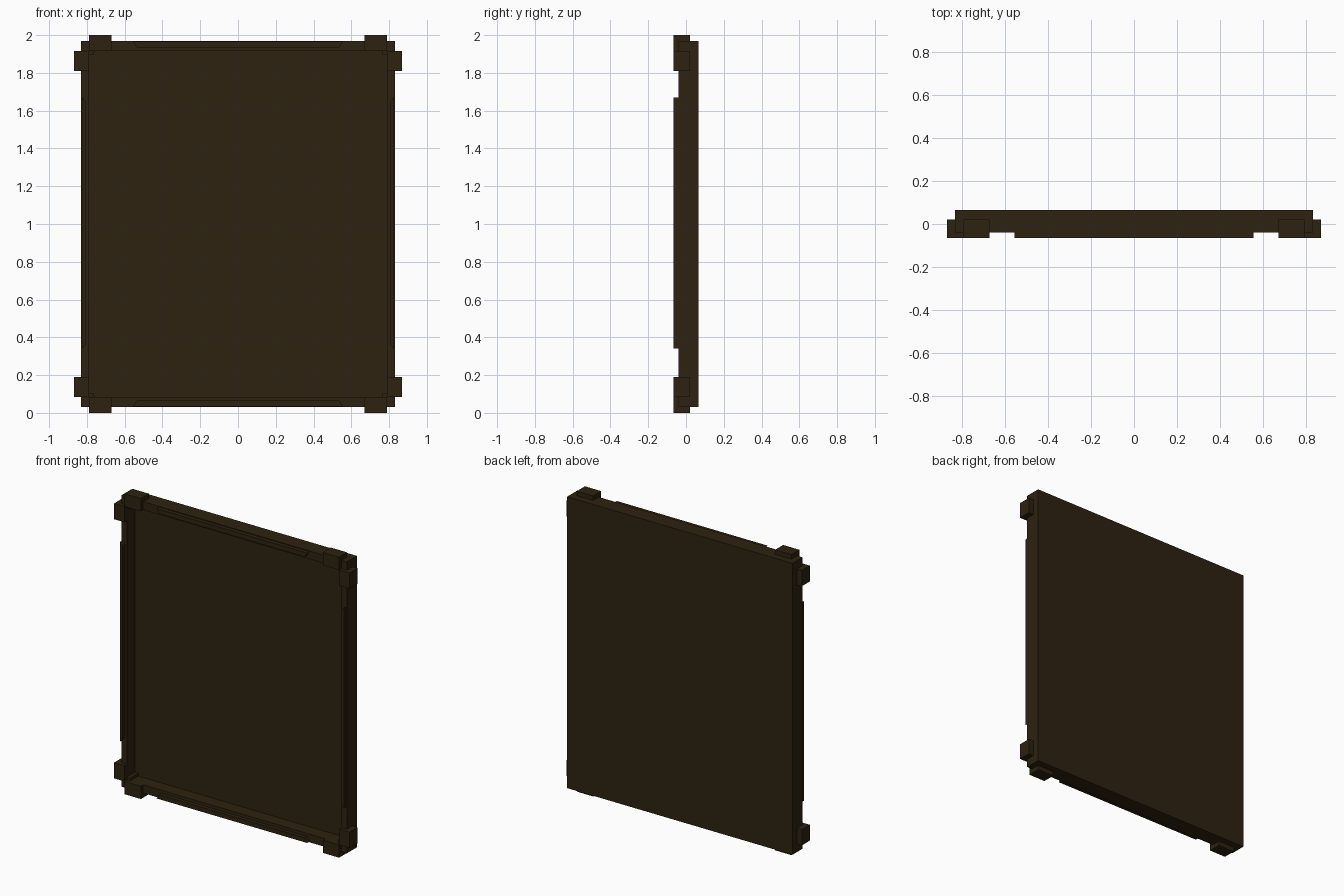
import bpy
import bmesh

if "Cube" in bpy.data.objects:
    bpy.data.objects.remove(bpy.data.objects["Cube"], do_unlink=True)

wood = bpy.data.materials.new("dark_brown")
wood.use_nodes = True
color = (0.027, 0.016, 0.005, 1)
wood.diffuse_color = color
wood.node_tree.nodes["Principled BSDF"].inputs["Base Color"].default_value = color

MID = 1.0                      # height of the centre
FRONT, BACK = -0.04, 0.065     # depth of the frame
OUT_X, OUT_Z = 0.83, 0.97      # outer half sizes
IN_X, IN_Z = 0.79, 0.915       # opening half sizes
RAISED = -0.065                # front of the strips and corner blocks


def prism(name, outline, y0, y1):
    """Extrude an x, z outline (z measured from the centre) along y."""
    bm = bmesh.new()
    face = bm.faces.new([bm.verts.new((x, y0, MID + z)) for x, z in outline])
    side = bmesh.ops.extrude_face_region(bm, geom=[face])["geom"]
    verts = [v for v in side if isinstance(v, bmesh.types.BMVert)]
    bmesh.ops.translate(bm, verts=verts, vec=(0, y1 - y0, 0))
    bmesh.ops.recalc_face_normals(bm, faces=bm.faces)
    mesh = bpy.data.meshes.new(name)
    bm.to_mesh(mesh)
    bm.free()
    mesh.materials.append(wood)
    obj = bpy.data.objects.new(name, mesh)
    bpy.context.collection.objects.link(obj)
    return obj


def box(name, x0, x1, z0, z1, y0, y1):
    return prism(name, [(x0, z0), (x1, z0), (x1, z1), (x0, z1)], y0, y1)


# Recessed back panel
box("back_panel", -IN_X, IN_X, -IN_Z, IN_Z, 0.045, BACK)

for s, side, end in ((1, "left", "top"), (-1, "right", "bottom")):
    # Frame rails
    box(side + "_rail", s * IN_X, s * OUT_X, -OUT_Z, OUT_Z, FRONT, BACK)
    box(end + "_rail", -IN_X, IN_X, s * IN_Z, s * OUT_Z, FRONT, BACK)
    # Raised strips with mitred ends
    prism(side + "_strip",
          [(s * 0.805, -0.64), (s * 0.825, -0.66), (s * 0.825, 0.67), (s * 0.805, 0.65)],
          RAISED, FRONT)
    prism(end + "_strip",
          [(-0.535, s * 0.935), (-0.555, s * 0.965), (0.555, s * 0.965), (0.535, s * 0.935)],
          RAISED, FRONT)

# Corner blocks
for sx, side in ((1, "left"), (-1, "right")):
    for sz, end in ((1, "top"), (-1, "bottom")):
        name = end + "_" + side
        box(name + "_end_block", sx * 0.67, sx * IN_X, sz * IN_Z, sz * MID, RAISED, 0.02)
        box(name + "_side_block", sx * IN_X, sx * 0.867, sz * 0.81, sz * IN_Z, RAISED, 0.02)
        box(name + "_inner_corner", sx * 0.765, sx * IN_X, sz * 0.895, sz * IN_Z, FRONT, 0.045)
